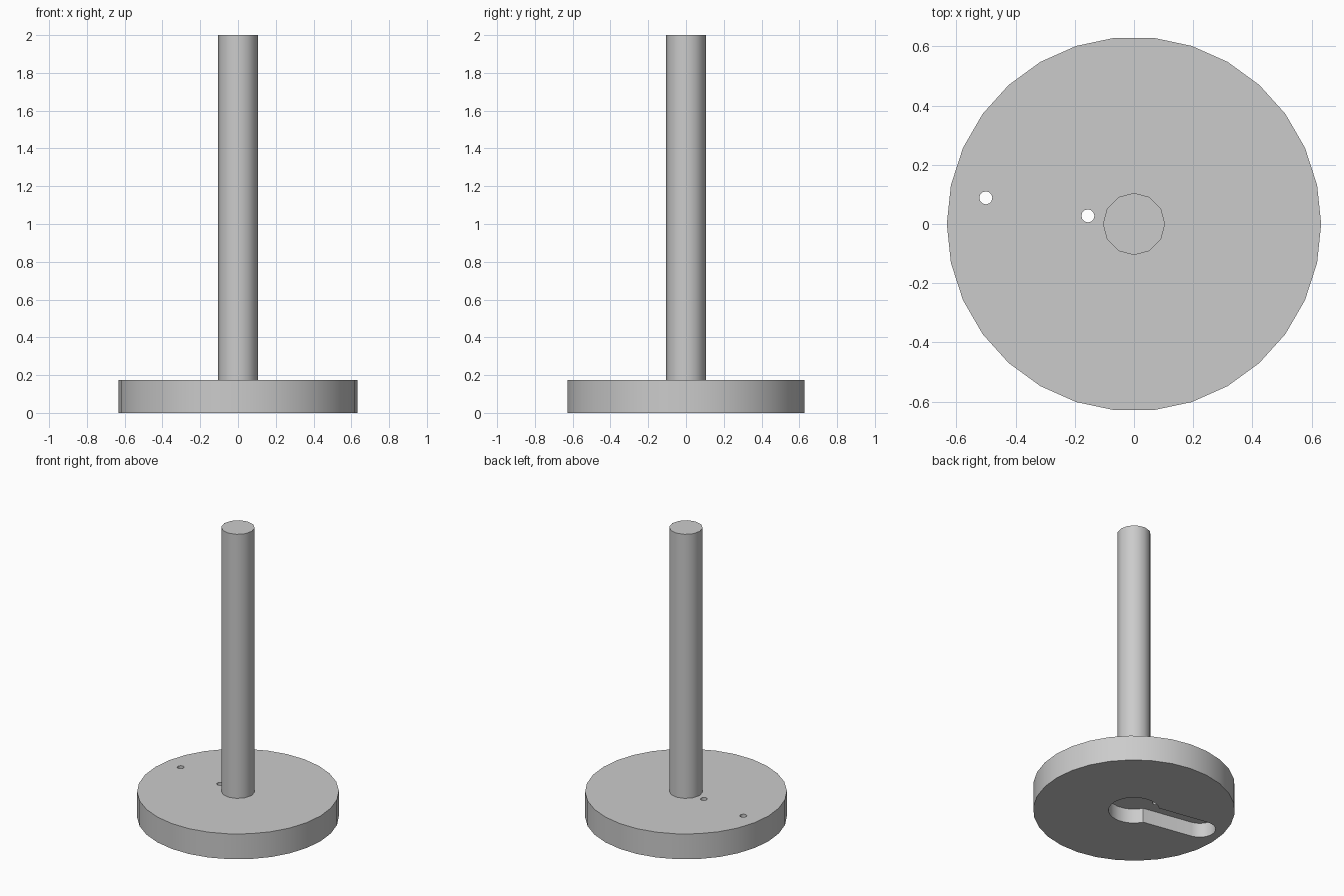
import bpy, bmesh, math
from mathutils import Matrix, Vector

old = bpy.data.objects.get("Cube")
if old:
    bpy.data.objects.remove(old, do_unlink=True)

# Single grey finish
grey = bpy.data.materials.new("grey")
grey.use_nodes = True
colour = (0.6, 0.6, 0.6, 1)
grey.diffuse_color = colour
grey.node_tree.nodes["Principled BSDF"].inputs["Base Color"].default_value = colour

BASE_R, BASE_H, POLE_R, TOP = 0.632, 0.175, 0.105, 2.0
RECESS = 0.1
SLOT_ANGLE = math.radians(170)
ALONG = Vector((math.cos(SLOT_ANGLE), math.sin(SLOT_ANGLE)))


def arc(radius, start, sweep, steps, centre=(0, 0)):
    return [(centre[0] + radius * math.cos(start + sweep * i / steps),
             centre[1] + radius * math.sin(start + sweep * i / steps))
            for i in range(steps + 1)]


def prism(name, outline, z0, z1):
    """Extrude a flat outline from z0 up to z1."""
    bm = bmesh.new()
    face = bm.faces.new([bm.verts.new((x, y, z0)) for x, y in outline])
    new = bmesh.ops.extrude_face_region(bm, geom=[face])["geom"]
    verts = [v for v in new if isinstance(v, bmesh.types.BMVert)]
    bmesh.ops.translate(bm, verts=verts, vec=(0, 0, z1 - z0))
    bmesh.ops.recalc_face_normals(bm, faces=bm.faces)
    mesh = bpy.data.meshes.new(name)
    bm.to_mesh(mesh)
    bm.free()
    mesh.materials.append(grey)
    obj = bpy.data.objects.new(name, mesh)
    bpy.context.collection.objects.link(obj)
    return obj


def cylinder(name, radius, sides, z0, z1, centre=(0, 0)):
    return prism(name, arc(radius, 0, math.tau, sides, centre)[:-1], z0, z1)


def activate(obj):
    bpy.ops.object.select_all(action='DESELECT')
    obj.select_set(True)
    bpy.context.view_layer.objects.active = obj


def cut(target, cutter):
    activate(target)
    mod = target.modifiers.new("cut", 'BOOLEAN')
    mod.operation, mod.solver, mod.object = 'DIFFERENCE', 'EXACT', cutter
    bpy.ops.object.modifier_apply(modifier=mod.name)
    bpy.data.objects.remove(cutter, do_unlink=True)


# Round base and upright pole
base = cylinder("base", BASE_R, 30, 0, BASE_H)
pole = cylinder("pole", POLE_R, 12, BASE_H - 0.01, TOP)

# Underside recess: round hub with a round-ended channel
cut(base, cylinder("hub_cutter", 0.16, 24, -0.1, RECESS))
quarter = math.pi / 2
channel = (arc(0.1, SLOT_ANGLE - quarter, math.pi, 10, ALONG * 0.475)
           + arc(0.1, SLOT_ANGLE + quarter, math.pi, 10))
cut(base, prism("channel_cutter", channel, -0.1, RECESS))

# Two small holes through to the channel
for distance in (0.158, 0.508):
    cut(base, cylinder("hole_cutter", 0.022, 12, -0.1, 0.3, ALONG * distance))

for part in (base, pole):
    activate(part)
    bpy.ops.object.shade_smooth_by_angle(angle=math.radians(40))
